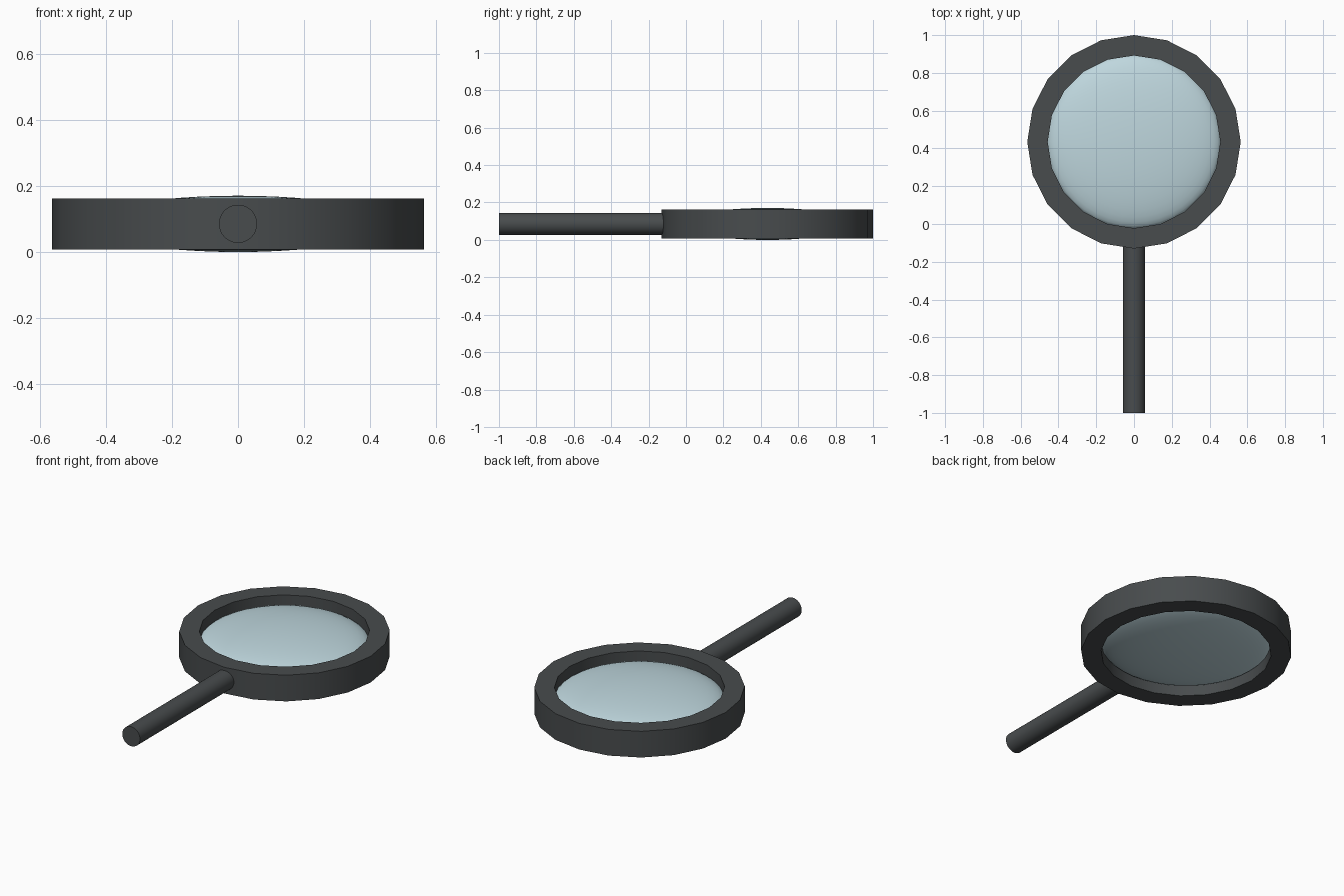
import bpy, bmesh, math

if "Cube" in bpy.data.objects:
    bpy.data.objects.remove(bpy.data.objects["Cube"])

CY, CZ = 0.435, 0.0855        # centre of the lens and rim
SIDES = 20


def material(name, colour):
    m = bpy.data.materials.new(name)
    m.diffuse_color = colour
    m.use_nodes = True
    m.node_tree.nodes["Principled BSDF"].inputs["Base Color"].default_value = m.diffuse_color
    return m


def finish(obj, name, mat):
    obj.name = name
    obj.data.materials.append(mat)
    bpy.ops.object.select_all(action='DESELECT')
    obj.select_set(True)
    bpy.context.view_layer.objects.active = obj
    bpy.ops.object.shade_smooth_by_angle(angle=math.radians(30))


dark = material("dark_frame", (0.065, 0.072, 0.075, 1))
glass = material("glass", (0.52, 0.68, 0.73, 0.8))

# Rim: rectangular section swept around 20 sides
section = [(0.457, -0.0775), (0.565, -0.0775), (0.565, 0.0775), (0.457, 0.0775)]
bm = bmesh.new()
rings = []
for i in range(SIDES):
    a = 2 * math.pi * i / SIDES
    rings.append([bm.verts.new((r * math.cos(a), r * math.sin(a), z)) for r, z in section])
for i in range(SIDES):
    p, q = rings[i], rings[(i + 1) % SIDES]
    for j in range(4):
        k = (j + 1) % 4
        bm.faces.new((p[j], q[j], q[k], p[k]))
bmesh.ops.recalc_face_normals(bm, faces=bm.faces)
mesh = bpy.data.meshes.new("rim")
bm.to_mesh(mesh)
bm.free()
rim = bpy.data.objects.new("rim", mesh)
bpy.context.collection.objects.link(rim)
rim.location = (0, CY, CZ)
finish(rim, "rim", dark)

# Lens: flattened sphere filling the rim
bpy.ops.mesh.primitive_uv_sphere_add(segments=40, ring_count=24, radius=1, location=(0, CY, CZ))
lens = bpy.context.object
lens.scale = (0.46, 0.46, CZ)
bpy.ops.object.transform_apply(location=False, rotation=False, scale=True)
finish(lens, "lens", glass)
lens.data.shade_smooth()

# Handle: round rod running into the rim
bpy.ops.mesh.primitive_cylinder_add(vertices=32, radius=0.058, depth=0.91,
                                    location=(0, -0.545, CZ), rotation=(math.pi / 2, 0, 0))
finish(bpy.context.object, "handle", dark)
